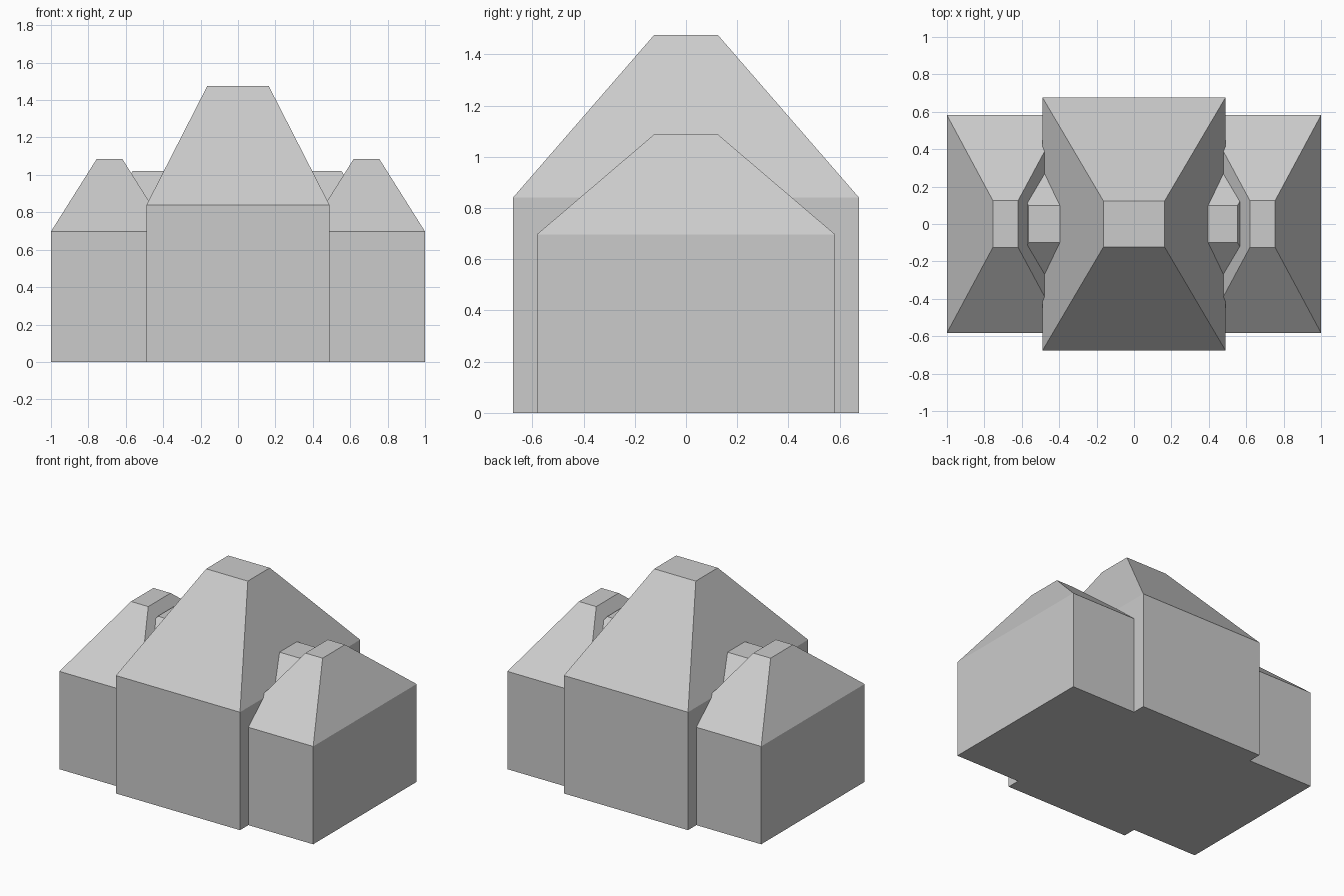
import bpy
import bmesh

if "Cube" in bpy.data.objects:
    bpy.data.objects.remove(bpy.data.objects["Cube"])


def hipped_block(name, cx, base, top, z_floor, z_eave, z_top):
    """Box with a flat-topped hipped roof; base/top are half sizes in x and y."""
    bm = bmesh.new()
    rings = []
    for (hx, hy), z in ((base, z_floor), (base, z_eave), (top, z_top)):
        rings.append([bm.verts.new((cx + sx * hx, sy * hy, z))
                      for sx, sy in ((-1, -1), (1, -1), (1, 1), (-1, 1))])
    bm.faces.new(rings[0][::-1])
    bm.faces.new(rings[-1])
    for low, high in zip(rings, rings[1:]):
        for i in range(4):
            j = (i + 1) % 4
            bm.faces.new((low[i], low[j], high[j], high[i]))
    mesh = bpy.data.meshes.new(name)
    bm.to_mesh(mesh)
    bm.free()
    obj = bpy.data.objects.new(name, mesh)
    bpy.context.collection.objects.link(obj)
    return obj


# Tall central hall
hipped_block("central_hall", 0, (0.489, 0.676), (0.164, 0.124), 0, 0.84, 1.476)

# Lower wings, overlapping the hall on both sides
for side, sx in (("left", -1), ("right", 1)):
    hipped_block(side + "_wing", sx * 0.687, (0.313, 0.582), (0.068, 0.126),
                 0, 0.697, 1.086)

# Low linking roof, running through the hall into both wings
hipped_block("linking_roof", -0.005, (0.74, 0.42), (0.558, 0.098),
             0.6, 0.72, 1.022)
